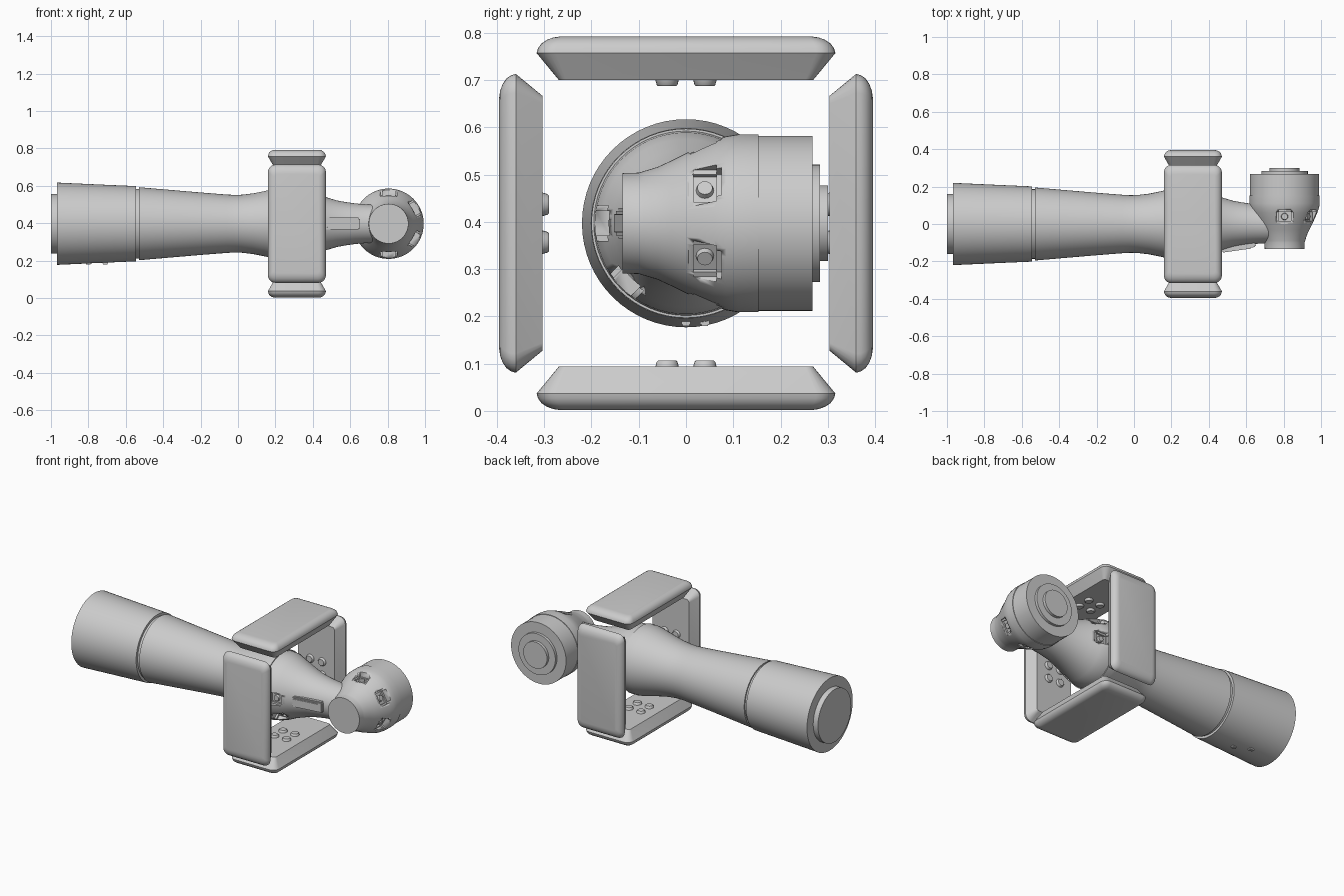
import bpy, bmesh
from math import pi, cos, sin, radians
from mathutils import Matrix, Vector

cube = bpy.data.objects.get("Cube")
if cube:
    bpy.data.objects.remove(cube, do_unlink=True)

grey = bpy.data.materials.new("hull grey")
grey.use_nodes = True
grey.diffuse_color = (0.6, 0.6, 0.6, 1)
grey.node_tree.nodes["Principled BSDF"].inputs["Base Color"].default_value = (0.6, 0.6, 0.6, 1)

MID = Vector((0, 0, 0.397))
SEG = 64


def finish(name, bm, matrix=Matrix(), angle=30):
    bmesh.ops.recalc_face_normals(bm, faces=bm.faces)
    mesh = bpy.data.meshes.new(name)
    bm.to_mesh(mesh)
    bm.free()
    mesh.transform(matrix)
    mesh.materials.append(grey)
    ob = bpy.data.objects.new(name, mesh)
    bpy.context.collection.objects.link(ob)
    bpy.ops.object.select_all(action='DESELECT')
    ob.select_set(True)
    bpy.context.view_layer.objects.active = ob
    bpy.ops.object.shade_smooth_by_angle(angle=radians(angle))
    return ob


def loft(rings):
    """Closed solid through a list of equal-length point loops."""
    bm = bmesh.new()
    loops = [[bm.verts.new(p) for p in ring] for ring in rings]
    n = len(loops[0])
    for a, b in zip(loops, loops[1:]):
        for i in range(n):
            j = (i + 1) % n
            bm.faces.new((a[i], a[j], b[j], b[i]))
    bm.faces.new(loops[0])
    bm.faces.new(loops[-1])
    return bm


def lathe(name, profile, matrix, seg=SEG):
    """Turn (position, radius) pairs about the local z axis."""
    rings = [[(r * cos(2 * pi * i / seg), r * sin(2 * pi * i / seg), h)
              for i in range(seg)] for h, r in profile]
    return finish(name, loft(rings), matrix)


def box(name, size, matrix):
    bm = bmesh.new()
    bmesh.ops.create_cube(bm, size=1, matrix=Matrix.Diagonal((*size, 1)))
    bmesh.ops.bevel(bm, geom=bm.edges[:], offset=min(size) * 0.15, segments=2, affect='EDGES')
    return finish(name, bm, matrix)


def carve(target, cutters):
    for cutter in cutters:
        cutter.hide_render = True
        mod = target.modifiers.new("recess", 'BOOLEAN')
        mod.operation, mod.solver, mod.object = 'DIFFERENCE', 'EXACT', cutter
        bpy.context.view_layer.objects.active = target
        # the smoothing modifier stays last
        bpy.ops.object.modifier_move_to_index(modifier=mod.name, index=0)
        bpy.ops.object.modifier_apply(modifier=mod.name)
        bpy.data.objects.remove(cutter, do_unlink=True)


def recesses(target, frame, angles, height, floor, size):
    """Pockets round a turned module, each with a bolt on its floor."""
    cutters = []
    for k, a in enumerate(angles):
        turn = frame @ Matrix.Rotation(radians(a), 4, 'Z')
        place = turn @ Matrix.Translation((floor + 0.1, 0, height))
        cutters.append(box("pocket_cutter", (0.2, *size), place))
        bolt = turn @ Matrix.Translation((floor - 0.005, 0, height)) @ Matrix.Rotation(pi / 2, 4, 'Y')
        lathe(f"{target.name}_bolt_{k}", [(0, 0.02), (0.017, 0.016)], bolt, 16)
    carve(target, cutters)


# Long hull, turned about the x axis
along_x = Matrix.Translation(MID) @ Matrix.Rotation(pi / 2, 4, 'Y')
hull = lathe("main_hull", [
    (-1.0, 0.16), (-0.968, 0.16), (-0.968, 0.22), (-0.75, 0.21), (-0.545, 0.201),
    (-0.545, 0.186), (-0.528, 0.186), (-0.528, 0.195), (-0.4, 0.184), (-0.2, 0.167),
    (-0.06, 0.156), (-0.02, 0.154), (0.02, 0.155), (0.08, 0.162), (0.14, 0.174),
    (0.2, 0.188), (0.24, 0.197), (0.26, 0.2), (0.3, 0.2), (0.3, 0.195), (0.34, 0.192),
    (0.38, 0.178), (0.43, 0.156), (0.48, 0.139), (0.53, 0.124), (0.58, 0.115),
    (0.63, 0.108), (0.68, 0.104), (0.8, 0.1)], along_x)
# local x of this frame points down, local y along +y
recesses(hull, along_x, (90, 135, 270, 315), 0.37, 0.15, (0.075, 0.085))

# Docking module, turned about the y axis
along_y = Matrix.Translation(MID + Vector((0.805, 0, 0))) @ Matrix.Rotation(-pi / 2, 4, 'X')
dock = lathe("docking_module", [
    (-0.134, 0.106), (-0.10, 0.107), (-0.09, 0.11), (-0.06, 0.119), (-0.03, 0.133),
    (0.0, 0.148), (0.03, 0.162), (0.06, 0.175), (0.085, 0.184), (0.11, 0.188),
    (0.153, 0.188), (0.153, 0.185), (0.267, 0.185), (0.267, 0.124), (0.283, 0.124),
    (0.283, 0.08), (0.3, 0.08)], along_y)
recesses(dock, along_y, (-90, -30, 30, 90), 0.04, 0.138, (0.088, 0.07))

# Raised hatch strip on the neck
box("neck_strip", (0.19, 0.04, 0.064),
    Matrix.Translation((0.555, -0.116, 0.397)) @ Matrix.Rotation(0.14, 4, 'Z'))
box("neck_strip_cover", (0.15, 0.008, 0.04),
    Matrix.Translation((0.55, -0.138, 0.397)) @ Matrix.Rotation(0.14, 4, 'Z'))

# Small vents under the tail
for i, x in enumerate((-0.71, -0.8)):
    box(f"tail_vent_{i}", (0.03, 0.02, 0.02), Matrix.Translation((x, 0.04 * i, 0.19)))


def plan(hx, hy, r, z):
    """Rounded rectangle loop."""
    pts = []
    for q, (sx, sy) in enumerate(((1, 1), (-1, 1), (-1, -1), (1, -1))):
        for s in range(6):
            a = (q + s / 5) * pi / 2
            pts.append((sx * (hx - r) + r * cos(a), sy * (hy - r) + r * sin(a), z))
    return pts


# Four pods around the hull, each with bolts on its inner face
for k, side in enumerate(("top", "front", "bottom", "back")):
    frame = Matrix.Translation((0.315, 0, 0.397)) @ Matrix.Rotation(k * pi / 2, 4, 'X')
    levels = ((0.047, 0.303), (0, 0.36), (0.003, 0.37), (0.01, 0.38),
              (0.022, 0.388), (0.036, 0.393), (0.05, 0.395))
    rings = [plan(0.155 - 0.7 * d, 0.316 - d, 0.04 - 0.5 * d, h) for d, h in levels]
    finish(side + "_pod", loft(rings), frame)
    for i in range(4):
        spot = Matrix.Translation(((i % 2 - 0.5) * 0.08, (i // 2 - 0.5) * 0.08, 0))
        lathe(f"{side}_pod_bolt_{i}", [(0.29, 0.019), (0.293, 0.022), (0.304, 0.025)],
              frame @ spot, 20)
